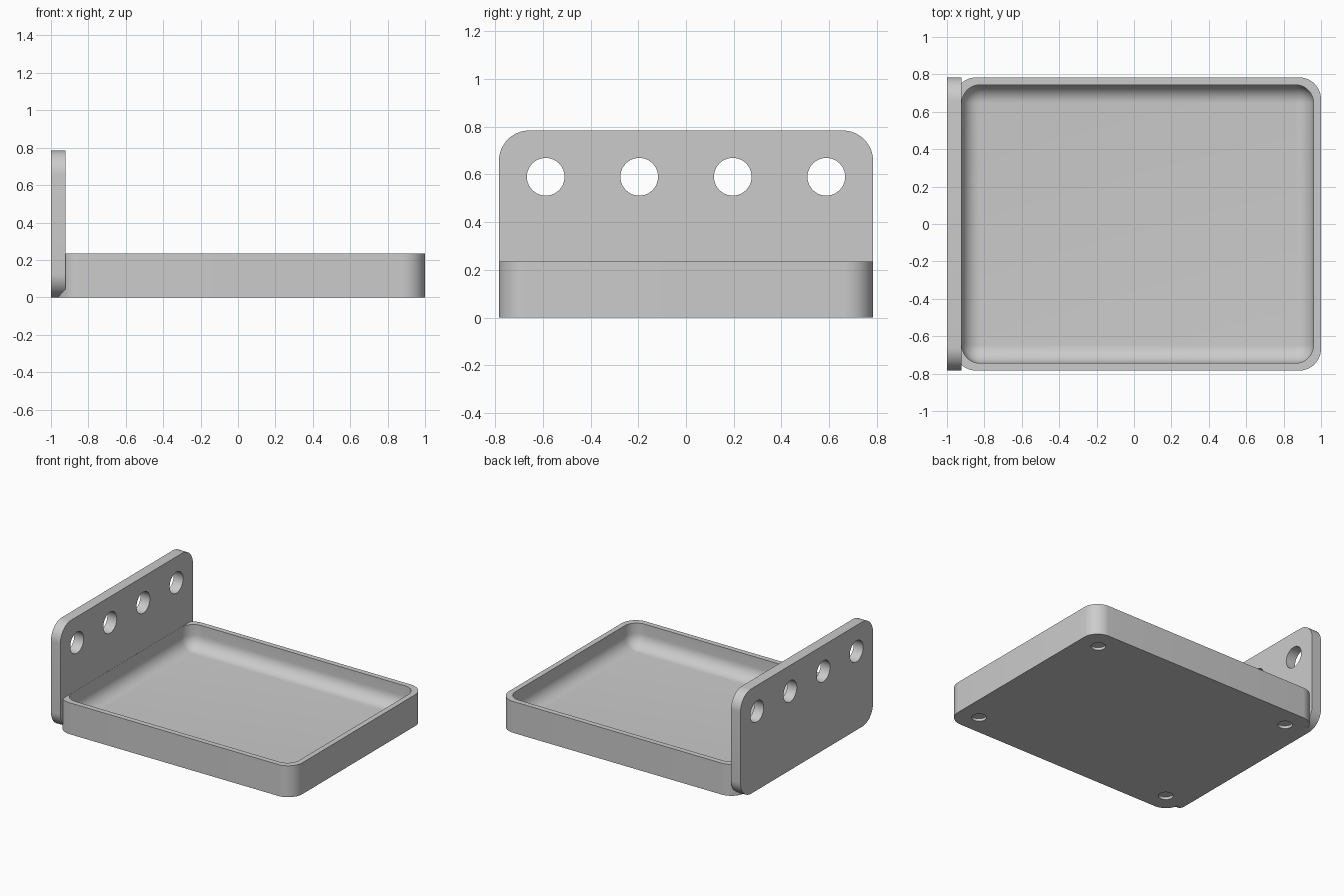
import bpy
import bmesh
from math import sin, cos, pi, radians
from mathutils import Matrix

if "Cube" in bpy.data.objects:
    bpy.data.objects.remove(bpy.data.objects["Cube"], do_unlink=True)

gray = bpy.data.materials.new("light gray")
gray.use_nodes = True
COLOR = (0.6, 0.6, 0.6, 1)
gray.diffuse_color = COLOR
gray.node_tree.nodes["Principled BSDF"].inputs["Base Color"].default_value = COLOR

HALF_Y = 0.784
TRAY_LEFT, TRAY_RIGHT, TRAY_TOP = -0.961, 1.0, 0.235
WALL, FLOOR, FILLET = 0.04, 0.06, 0.098
PLATE_THICK, PLATE_TOP = 0.078, 0.784


def rounded_rect(x0, x1, y0, y1, r, steps=12):
    """Counter-clockwise outline with rounded corners."""
    centers = [(x1 - r, y1 - r), (x0 + r, y1 - r), (x0 + r, y0 + r), (x1 - r, y0 + r)]
    return [(cx + r * cos((q + i / steps) * pi / 2), cy + r * sin((q + i / steps) * pi / 2))
            for q, (cx, cy) in enumerate(centers) for i in range(steps + 1)]


def loft(name, rings):
    """Skin closed rings of 3D points and cap both ends."""
    bm = bmesh.new()
    loops = [[bm.verts.new(p) for p in ring] for ring in rings]
    for a, b in zip(loops, loops[1:]):
        for i in range(len(a)):
            j = (i + 1) % len(a)
            bm.faces.new((a[i], a[j], b[j], b[i]))
    bm.faces.new(loops[0][::-1])
    bm.faces.new(loops[-1])
    bmesh.ops.remove_doubles(bm, verts=bm.verts, dist=0.0005)
    bmesh.ops.recalc_face_normals(bm, faces=bm.faces)
    return add_object(name, bm)


def add_object(name, bm):
    mesh = bpy.data.meshes.new(name)
    bm.to_mesh(mesh)
    bm.free()
    mesh.materials.append(gray)
    obj = bpy.data.objects.new(name, mesh)
    bpy.context.collection.objects.link(obj)
    return obj


def drill(obj, centers, radius, depth, axis):
    """Cut round holes centred on the given points."""
    bm = bmesh.new()
    turn = Matrix.Rotation(pi / 2, 4, "Y") if axis == "X" else Matrix()
    for c in centers:
        bmesh.ops.create_cone(bm, cap_ends=True, segments=40, radius1=radius, radius2=radius,
                              depth=depth, matrix=Matrix.Translation(c) @ turn)
    cutter = add_object("hole_cutter", bm)
    cutter.hide_render = True
    mod = obj.modifiers.new("holes", "BOOLEAN")
    mod.operation, mod.solver, mod.object = "DIFFERENCE", "EXACT", cutter
    bpy.context.view_layer.objects.active = obj
    bpy.ops.object.modifier_apply(modifier=mod.name)
    bpy.data.objects.remove(cutter, do_unlink=True)


def tray_ring(inset, radius, z):
    outline = rounded_rect(TRAY_LEFT + inset, TRAY_RIGHT - inset,
                           -HALF_Y + inset, HALF_Y - inset, radius)
    return [(x, y, z) for x, y in outline]


# Tray with a cavity whose floor curves up into the walls
rings = [tray_ring(0, 0.118, 0), tray_ring(0, 0.118, TRAY_TOP), tray_ring(WALL, FILLET, TRAY_TOP)]
for k in range(11):
    a = k / 10 * pi / 2
    grow = FILLET * (1 - cos(a))
    rings.append(tray_ring(WALL + grow, FILLET - grow, FLOOR + FILLET * (1 - sin(a))))
tray = loft("tray", rings)

# Shallow recesses for feet under the tray
feet = [(x, y, 0) for x in (-0.81, 0.845) for y in (-0.63, 0.63)]
drill(tray, feet, 0.05, 0.04, "Z")

# Upright plate with a row of holes
outline = rounded_rect(-HALF_Y, HALF_Y, 0, PLATE_TOP, 0.127)
plate = loft("upright_plate", [[(x, y, z) for y, z in outline] for x in (-1, -1 + PLATE_THICK)])
holes = [(-1 + PLATE_THICK / 2, (i - 1.5) * 0.392, 0.59) for i in range(4)]
drill(plate, holes, 0.079, 0.3, "X")

# Smooth curves, sharp edges
for obj in (tray, plate):
    bpy.ops.object.select_all(action="DESELECT")
    obj.select_set(True)
    bpy.context.view_layer.objects.active = obj
    bpy.ops.object.shade_smooth_by_angle(angle=radians(30))
